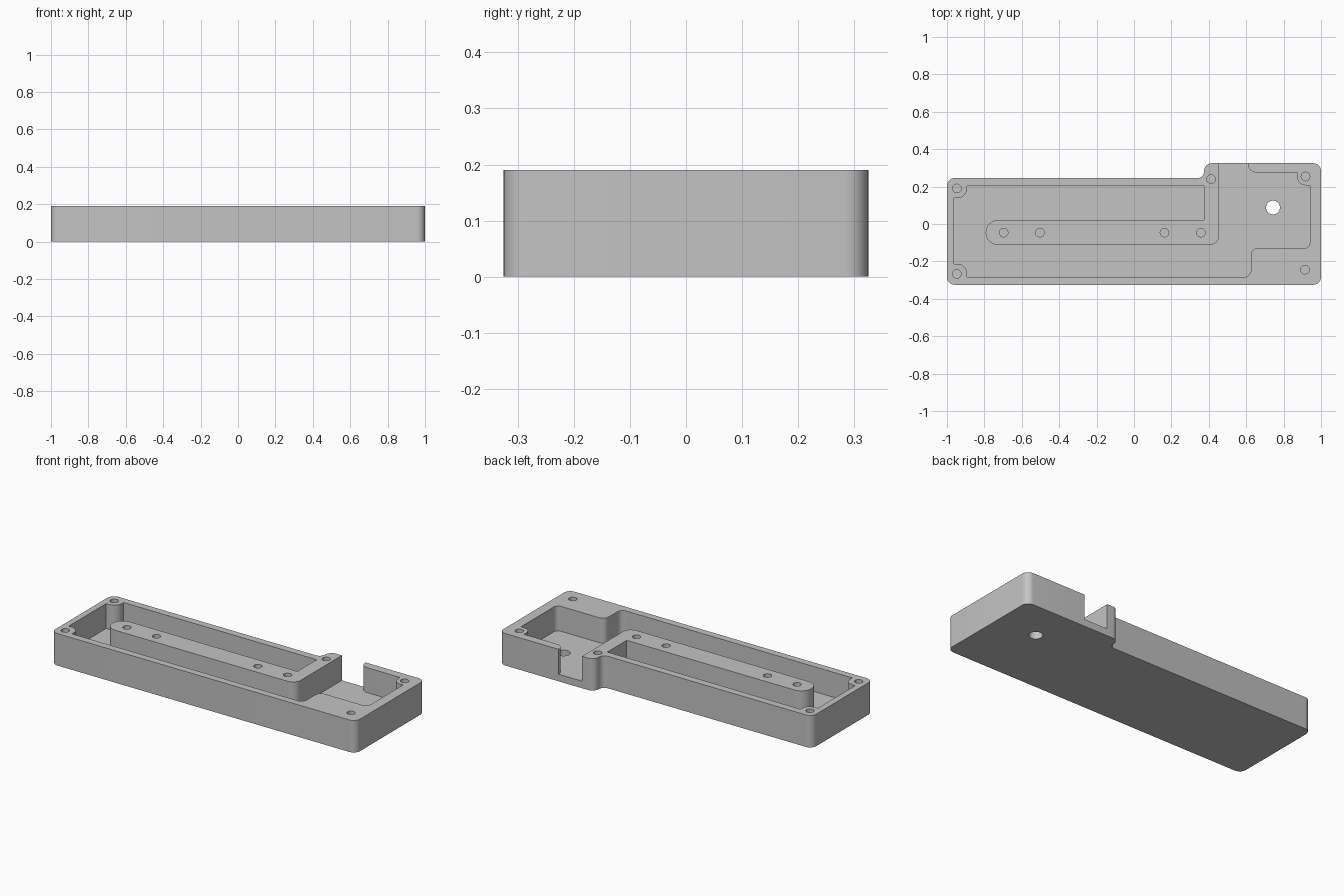
import bpy, bmesh, math
from mathutils import Vector

cube = bpy.data.objects.get("Cube")
if cube:
    bpy.data.objects.remove(cube, do_unlink=True)

HEIGHT, FLOOR, SCREW_DEPTH = 0.19, 0.042, 0.11

grey = bpy.data.materials.new("plain grey")
grey.use_nodes = True
colour = (0.55, 0.55, 0.55, 1)
grey.diffuse_color = colour
grey.node_tree.nodes["Principled BSDF"].inputs["Base Color"].default_value = colour


def rounded(corners, steps=10):
    """Outline from (x, y, radius) corners, each replaced by an arc."""
    pts, n = [], len(corners)
    for i, (x, y, r) in enumerate(corners):
        p = Vector((x, y))
        if r == 0:
            pts.append(p)
            continue
        a = (Vector(corners[i - 1][:2]) - p).normalized()
        b = (Vector(corners[(i + 1) % n][:2]) - p).normalized()
        # all corners are square, so the arc centre lies at p + r(a + b)
        for k in range(steps + 1):
            t = math.pi / 2 * k / steps
            pts.append(p + r * (a * (1 - math.sin(t)) + b * (1 - math.cos(t))))
    return pts


def prism(name, pts, z0, z1):
    bm = bmesh.new()
    face = bm.faces.new([bm.verts.new((p[0], p[1], z0)) for p in pts])
    top = bmesh.ops.extrude_face_region(bm, geom=[face])["geom"]
    bmesh.ops.translate(bm, vec=(0, 0, z1 - z0),
                        verts=[v for v in top if isinstance(v, bmesh.types.BMVert)])
    bmesh.ops.recalc_face_normals(bm, faces=bm.faces)
    mesh = bpy.data.meshes.new(name)
    bm.to_mesh(mesh)
    bm.free()
    mesh.materials.append(grey)
    ob = bpy.data.objects.new(name, mesh)
    bpy.context.collection.objects.link(ob)
    return ob


def circle(x, y, r, n=32):
    return [(x + r * math.cos(math.tau * k / n), y + r * math.sin(math.tau * k / n))
            for k in range(n)]


def cut(body, cutter):
    bpy.context.view_layer.objects.active = body
    mod = body.modifiers.new("cut", "BOOLEAN")
    mod.operation, mod.solver, mod.object = "DIFFERENCE", "EXACT", cutter
    bpy.ops.object.modifier_apply(modifier=mod.name)
    bpy.data.objects.remove(cutter, do_unlink=True)


# Outer block with the stepped back edge
R = 0.042
housing = prism("housing", rounded([
    (-1, -0.325, R), (1, -0.325, R), (1, 0.325, R),
    (0.375, 0.325, R), (0.375, 0.246, 0.035), (-1, 0.246, R)]), 0, HEIGHT)

# Pocket that leaves the walls, screw bosses and central rib, open at the back
pocket = rounded([
    (0.455, 0.4, 0), (0.455, -0.112, 0.05),
    (-0.793, -0.112, 0.066), (-0.793, 0.021, 0.066),
    (0.375, 0.021, 0), (0.375, 0.203, 0),
    (-0.893, 0.203, 0), (-0.893, 0.138, 0.052), (-0.963, 0.138, 0),
    (-0.963, -0.213, 0), (-0.893, -0.213, 0.052), (-0.893, -0.283, 0),
    (0.625, -0.283, 0.035), (0.625, -0.13, 0.035), (0.94, -0.13, 0.03),
    (0.94, 0.207, 0), (0.872, 0.207, 0.045), (0.872, 0.275, 0),
    (0.61, 0.275, 0.045), (0.61, 0.4, 0)])
cut(housing, prism("pocket_cutter", pocket, FLOOR, 0.3))

# Through hole in the floor
cut(housing, prism("floor_hole_cutter", circle(0.743, 0.088, 0.037), -0.1, 0.1))

# Blind screw holes: wall corners, then rib
screws = [(-0.947, 0.19), (-0.947, -0.267), (0.412, 0.24), (0.917, 0.254), (0.914, -0.244)]
screws += [(x, -0.046) for x in (-0.697, -0.503, 0.163, 0.358)]
for x, y in screws:
    cut(housing, prism("screw_cutter", circle(x, y, 0.023, 24), HEIGHT - SCREW_DEPTH, 0.3))

bpy.ops.object.select_all(action="DESELECT")
housing.select_set(True)
bpy.context.view_layer.objects.active = housing
bpy.ops.object.shade_smooth_by_angle(angle=math.radians(30))
